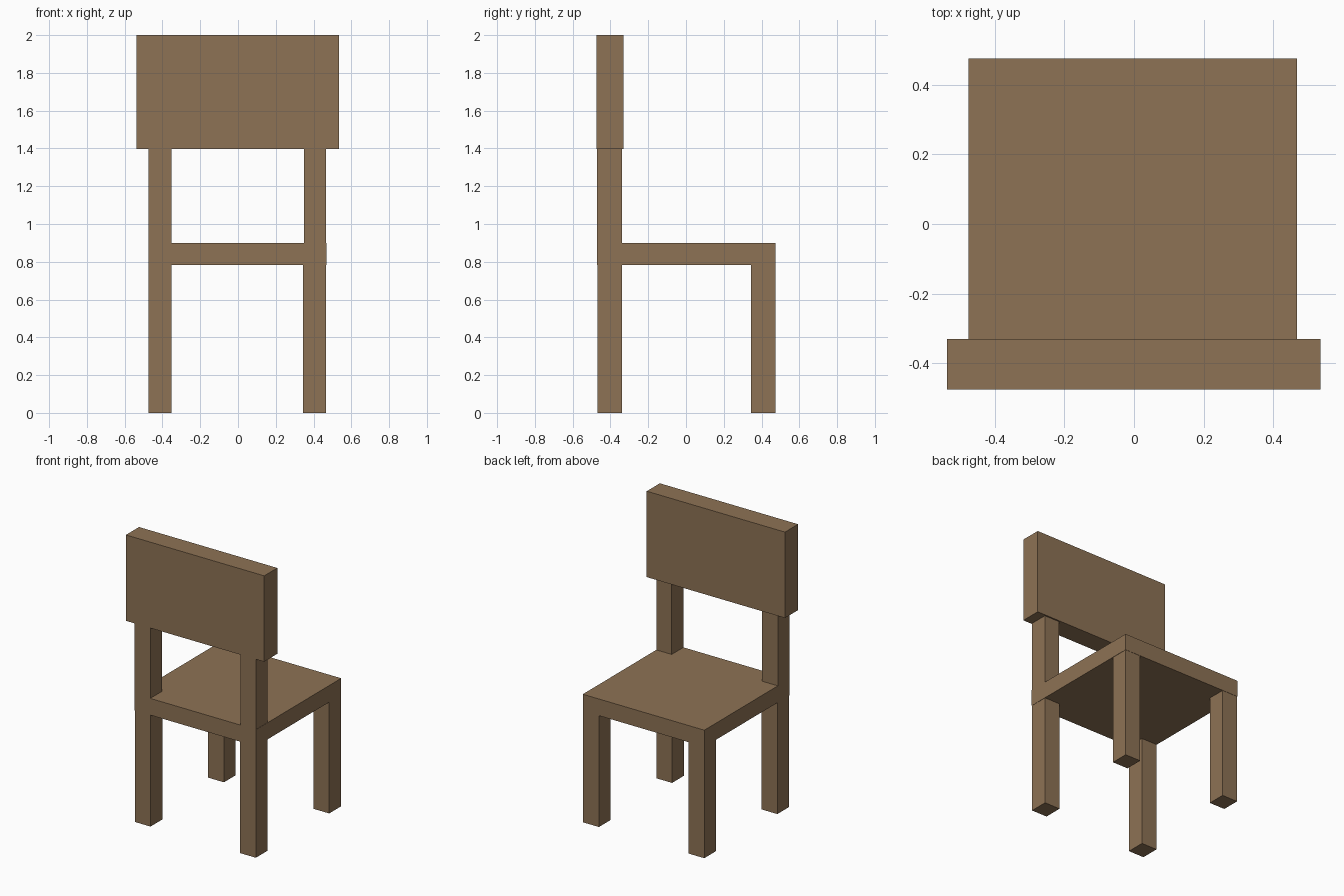
import bpy

if "Cube" in bpy.data.objects:
    bpy.data.objects.remove(bpy.data.objects["Cube"])

wood = bpy.data.materials.new("brown_wood")
wood.diffuse_color = (0.27, 0.17, 0.09, 1)
wood.use_nodes = True
wood.node_tree.nodes["Principled BSDF"].inputs["Base Color"].default_value = wood.diffuse_color


def box(name, x, y, z):
    """Box spanning the given (min, max) range on each axis."""
    spans = (x, y, z)
    bpy.ops.mesh.primitive_cube_add(size=1, location=[(a + b) / 2 for a, b in spans])
    ob = bpy.context.object
    ob.name = name
    ob.scale = [b - a for a, b in spans]
    bpy.ops.object.transform_apply(location=False, rotation=False, scale=True)
    ob.data.materials.append(wood)
    return ob


# Seat slab and backrest panel
box("seat", (-0.475, 0.469), (-0.47, 0.475), (0.783, 0.90))
box("backrest", (-0.538, 0.536), (-0.475, -0.33), (1.397, 2.0))

# Legs and the posts that carry the backrest
for side, leg_x, post_x in (("left", (-0.473, -0.351), (-0.475, -0.352)),
                            ("right", (0.345, 0.467), (0.349, 0.467))):
    box(f"front_leg_{side}", leg_x, (0.345, 0.473), (0, 0.783))
    box(f"back_leg_{side}", leg_x, (-0.469, -0.338), (0, 0.783))
    box(f"back_post_{side}", post_x, (-0.47, -0.34), (0.90, 1.397))
